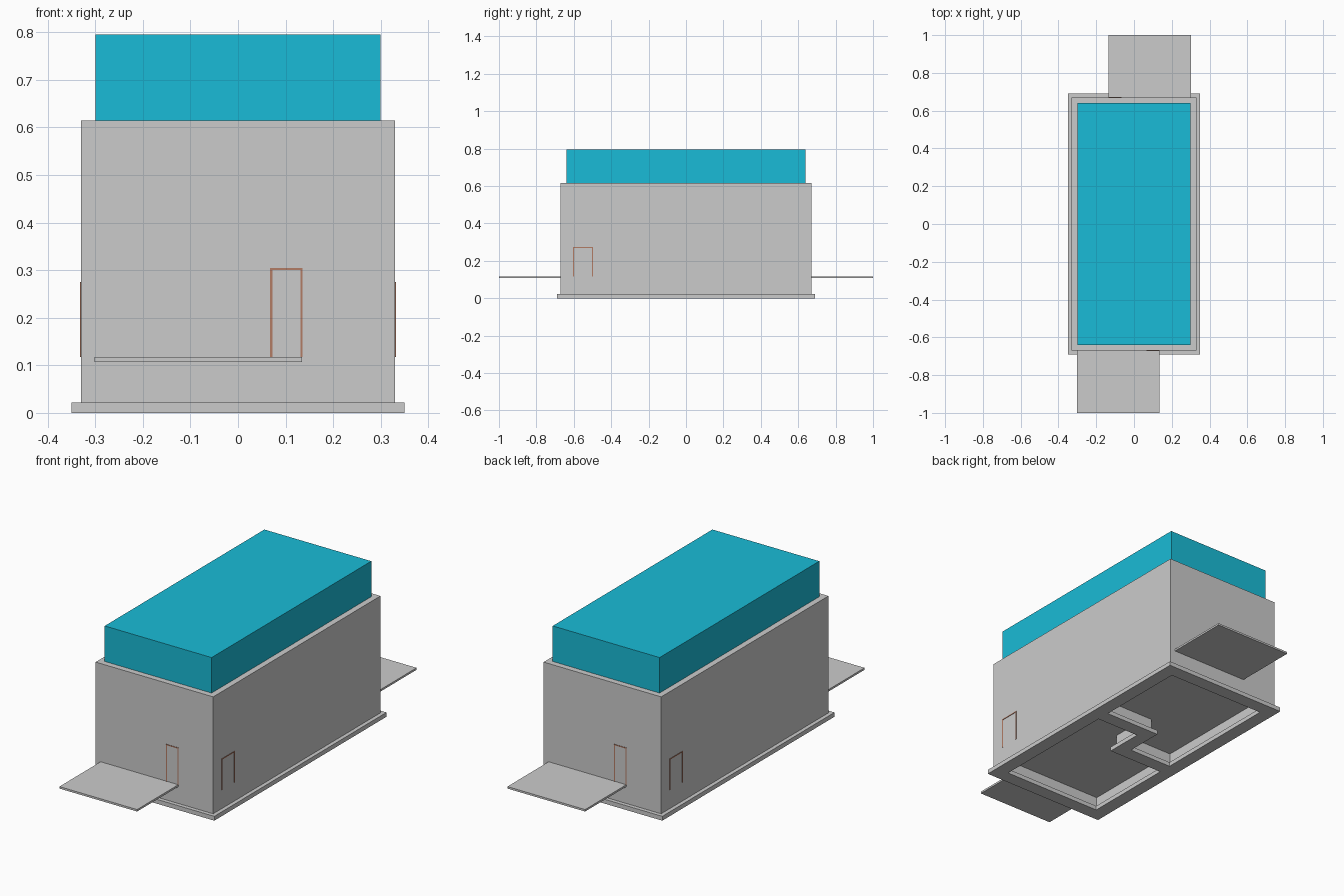
import bpy, bmesh
from mathutils import Matrix, Vector

if "Cube" in bpy.data.objects:
    bpy.data.objects.remove(bpy.data.objects["Cube"])

CX, CY, JOG = 0.315, 0.655, 0.1   # wall centre lines and party-wall offset


def material(name, rgb):
    m = bpy.data.materials.new(name)
    m.diffuse_color = (*rgb, 1)
    m.use_nodes = True
    m.node_tree.nodes["Principled BSDF"].inputs["Base Color"].default_value = m.diffuse_color
    return m


teal = material("teal", (0.01, 0.5, 0.68))
brown = material("brown", (0.45, 0.2, 0.13))


def finish(name, mesh, mat=None):
    ob = bpy.data.objects.new(name, mesh)
    bpy.context.collection.objects.link(ob)
    if mat:
        mesh.materials.append(mat)
    return ob


def boxes(name, spans, mat=None, turn=False):
    """One object from (low corner, high corner) pairs, optionally turned 180 degrees."""
    bm = bmesh.new()
    for lo, hi in spans:
        lo, hi = Vector(lo), Vector(hi)
        m = Matrix.Translation((lo + hi) / 2) @ Matrix.Diagonal((*(hi - lo), 1))
        bmesh.ops.create_cube(bm, size=1, matrix=m)
    if turn:
        bm.transform(Matrix.Rotation(3.14159265, 4, 'Z'))
    mesh = bpy.data.meshes.new(name)
    bm.to_mesh(mesh)
    bm.free()
    return finish(name, mesh, mat)


def prism(name, outlines, z0, z1):
    """Extrude flat outlines; nested outlines become holes."""
    cu = bpy.data.curves.new(name + "_plan", 'CURVE')
    cu.dimensions, cu.fill_mode, cu.extrude = '2D', 'BOTH', (z1 - z0) / 2
    for pts in outlines:
        s = cu.splines.new('POLY')
        s.points.add(len(pts) - 1)
        for p, (x, y) in zip(s.points, pts):
            p.co = (x, y, 0, 1)
        s.use_cyclic_u = True
    tmp = bpy.data.objects.new(name + "_plan", cu)
    bpy.context.collection.objects.link(tmp)
    bpy.context.view_layer.update()
    mesh = bpy.data.meshes.new_from_object(
        tmp.evaluated_get(bpy.context.evaluated_depsgraph_get()))
    bpy.data.objects.remove(tmp)
    bm = bmesh.new()
    bm.from_mesh(mesh)
    bmesh.ops.translate(bm, verts=bm.verts, vec=(0, 0, (z0 + z1) / 2))
    bmesh.ops.remove_doubles(bm, verts=bm.verts, dist=1e-5)
    bmesh.ops.recalc_face_normals(bm, faces=bm.faces)
    for f in bm.faces:
        f.smooth = False
    bm.to_mesh(mesh)
    bm.free()
    return finish(name, mesh)


def room(h):
    """Outline of one of the two dwellings, for half wall thickness h."""
    a, b = CX - h, CY - h
    return [(-a, -b), (a, -b), (a, JOG - h), (h, JOG - h), (h, -JOG - h), (-a, -JOG - h)]


def turned(pts):
    return [(-x, -y) for x, y in pts]


def wall_plan(h):
    a, b = CX + h, CY + h
    return [[(-a, -b), (a, -b), (a, b), (-a, b)], room(h), turned(room(h))]


# footing strips and the walls standing on them
prism("footing", wall_plan(0.035), 0, 0.022)
prism("walls", wall_plan(0.015), 0.022, 0.615)

# upper storey
boxes("upper_storey", [((-0.30, -0.64, 0.615), (0.30, 0.64, 0.795))], teal)

# each dwelling: floor slab, terrace and two door frames, repeated by a half turn
W, Z = 0.005, 0.117
for side, turn in (("front", False), ("back", True)):
    prism(side + "_floor", [turned(room(0.015)) if turn else room(0.015)], 0.085, Z)
    boxes(side + "_terrace", [((-0.302, -1, 0.107), (0.134, -0.67, Z))], None, turn)
    l, r, t, y0, y1 = 0.067, 0.136, 0.305, -0.672, -0.66
    boxes(side + "_terrace_door_frame", [
        ((l, y0, Z), (l + W, y1, t - W)),
        ((r - W, y0, Z), (r, y1, t - W)),
        ((l, y0, t - W), (r, y1, t))], brown, turn)
    l, r, t, x0, x1 = -0.603, -0.498, 0.275, 0.32, 0.332
    boxes(side + "_side_door_frame", [
        ((x0, l, Z), (x1, l + W, t - W)),
        ((x0, r - W, Z), (x1, r, t - W)),
        ((x0, l, t - W), (x1, r, t))], brown, turn)
